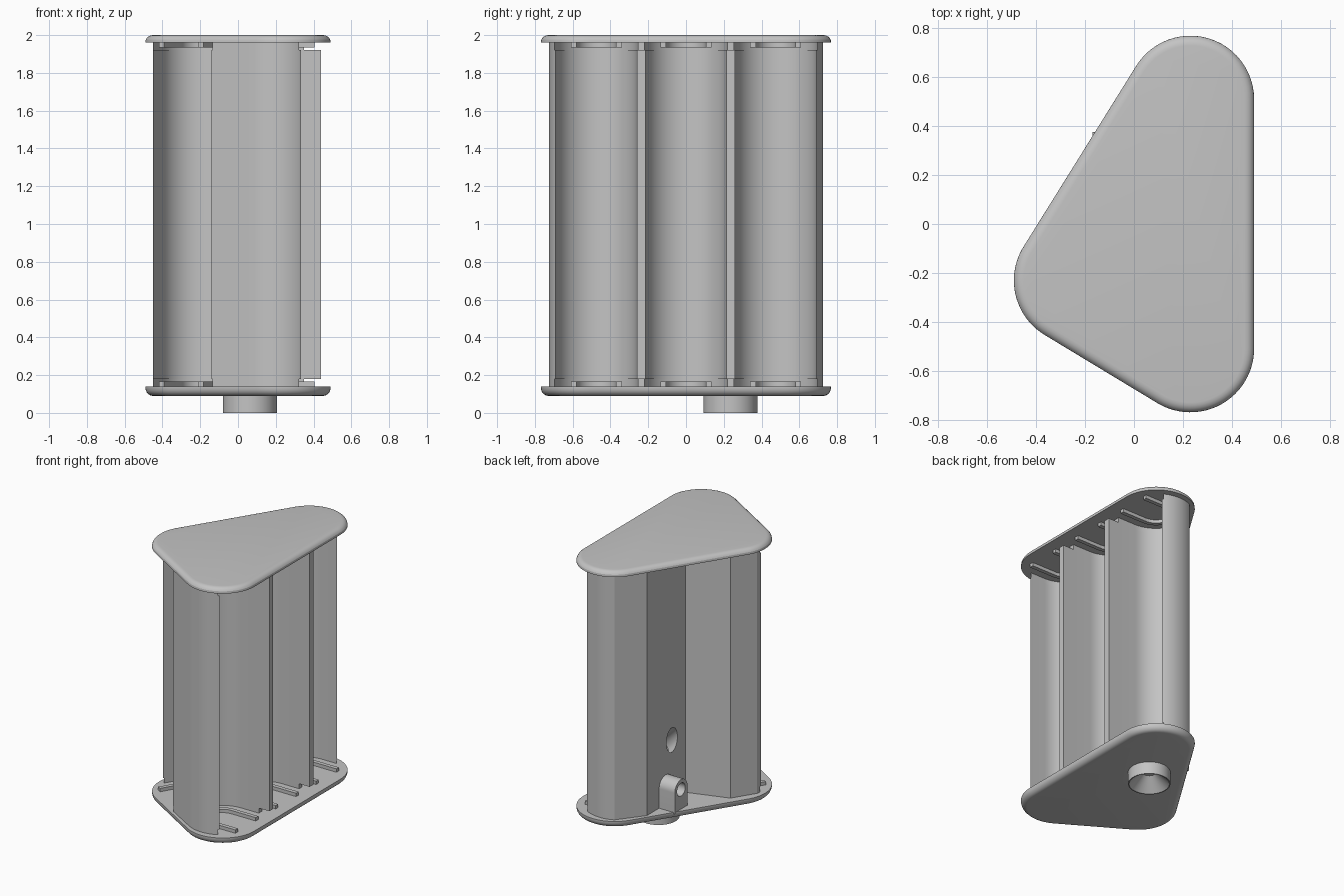
import bpy, bmesh
from math import sin, cos, pi, radians
from mathutils import Vector, Matrix

if "Cube" in bpy.data.objects:
    bpy.data.objects.remove(bpy.data.objects["Cube"])

grey = bpy.data.materials.new("plain_grey")
grey.use_nodes = True
grey.diffuse_color = (0.55, 0.55, 0.55, 1)
grey.node_tree.nodes["Principled BSDF"].inputs["Base Color"].default_value = (0.55, 0.55, 0.55, 1)


def arc(c, r, a0, a1, n=24):
    """Points on an arc, angles in degrees."""
    return [(c[0] + r * cos(radians(a0 + (a1 - a0) * i / n)),
             c[1] + r * sin(radians(a0 + (a1 - a0) * i / n))) for i in range(n + 1)]


def ring(c, r, n=48):
    return arc(c, r, 0, 360, n)[:-1]


def loft(name, sections, along_x=False):
    """Capped solid through (points, height) sections."""
    bm = bmesh.new()
    rings = [[bm.verts.new((h, a, b) if along_x else (a, b, h)) for a, b in pts]
             for pts, h in sections]
    for lo, hi in zip(rings, rings[1:]):
        for i in range(len(lo)):
            j = (i + 1) % len(lo)
            bm.faces.new((lo[i], lo[j], hi[j], hi[i]))
    bm.faces.new(rings[0])
    bm.faces.new(rings[-1])
    bmesh.ops.recalc_face_normals(bm, faces=bm.faces)
    mesh = bpy.data.meshes.new(name)
    bm.to_mesh(mesh)
    bm.free()
    mesh.materials.append(grey)
    ob = bpy.data.objects.new(name, mesh)
    bpy.context.collection.objects.link(ob)
    return ob


def prism(name, pts, h0, h1, along_x=False):
    return loft(name, [(pts, h0), (pts, h1)], along_x)


def activate(ob):
    bpy.ops.object.select_all(action='DESELECT')
    ob.select_set(True)
    bpy.context.view_layer.objects.active = ob


def cut(ob, cutter):
    cutter.hide_render = True
    mod = ob.modifiers.new("cut", 'BOOLEAN')
    mod.operation = 'DIFFERENCE'
    mod.solver = 'EXACT'
    mod.object = cutter
    activate(ob)
    bpy.ops.object.modifier_apply(modifier=mod.name)
    bpy.data.objects.remove(cutter)


# Cell centres with the direction each trough opens to
front_cell, mid_cell, back_cell = (0.205, -0.475), (0.205, 0), (0.205, 0.475)
nested_cell = (-0.2, -0.2375)
cells = [(front_cell, 0), (mid_cell, 0), (back_cell, 0), (nested_cell, 240)]
WALL, BORE = 0.25, 0.215
LOW, HIGH = 0.14, 1.96


def trough(c, a, r, reach):
    """Half round with straight sides running out of the opening."""
    out = Vector((cos(radians(a)), sin(radians(a)))) * reach
    half = arc(c, r, a + 90, a + 270, 32)
    return ([(half[0][0] + out.x, half[0][1] + out.y)] + half
            + [(half[-1][0] + out.x, half[-1][1] + out.y)])


# Holder body, with the outer corners flattened along the sloping side
outline = (arc(back_cell, WALL, 20, 115) + [arc(back_cell, WALL, 115, 170)[-1], (-0.042, 0.065)]
           + [arc(nested_cell, WALL, 125, 171)[0]] + arc(nested_cell, WALL, 171, 240)
           + arc(front_cell, WALL, 240, 340))
body = prism("holder_body", outline, LOW - 0.01, HIGH + 0.01)
for c, a in cells:
    cut(body, prism("trough_cutter", trough(c, a, BORE, 0.5), 0, 2.1))
    for z in (0.1, 1.92):
        cut(body, prism("end_cutter", trough(c, a, BORE + 0.005, 0.5), z, z + 0.08))

# Short dividers at the open side
for z in (0.1, 1.92):
    cut(body, prism("divider_cutter", [(0.35, -0.3), (0.6, -0.3), (0.6, 0.3), (0.35, 0.3)],
                    z, z + 0.08))

# Slanted wire outlet in the back wall
outlet = prism("outlet_cutter", ring((0, 0), 0.064), -0.07, 0.3)
outlet.matrix_world = Matrix.Translation((0.0, 0.225, 0.55)) @ Matrix.Rotation(-pi / 4, 4, 'Y')
bpy.context.view_layer.update()
cut(body, outlet)


# Rounded end plates
def plate_outline(r):
    return (arc((0.23, 0.508), r, 0, 148) + arc((-0.23, -0.23), r, 148, 239)
            + arc((0.23, -0.508), r, 239, 360))


def plate(name, inner, outer):
    depth = outer - inner
    steps = [radians(a) for a in (0, 18, 36, 54, 72, 90)]
    rim = [(plate_outline(0.22 + 0.04 * cos(t)), inner + depth * (0.15 + 0.85 * sin(t)))
           for t in steps]
    return loft(name, [(plate_outline(0.26), inner)] + rim)


parts = [body, plate("bottom_plate", LOW, 0.09), plate("top_plate", HIGH, 2.0)]

# Curved contact ribs on both plates
for i, (c, a) in enumerate(cells):
    shape = trough(c, a, 0.135, 0.2) + trough(c, a, 0.105, 0.2)[::-1]
    parts.append(prism(f"bottom_rib_{i + 1}", shape, LOW - 0.01, LOW + 0.025))
    parts.append(prism(f"top_rib_{i + 1}", shape, HIGH - 0.025, HIGH + 0.01))

# Countersunk boss underneath
spot = (0.063, 0.235)
parts.append(loft("cable_boss", [(ring(spot, r), z) for r, z in
                                 ((0.03, 0.105), (0.136, 0), (0.143, 0), (0.143, 0.12))]))

# Round topped lug with a hole
lug_top = (0.3, 0.285)
lug = prism("cable_lug", arc(lug_top, 0.075, 0, 180) + [(0.225, 0.13), (0.375, 0.13)],
            -0.17, -0.035, True)
cut(lug, prism("lug_cutter", ring(lug_top, 0.048), -0.3, -0.05, True))
parts.append(lug)

for ob in parts:
    activate(ob)
    bpy.ops.object.shade_smooth_by_angle(angle=radians(20))
